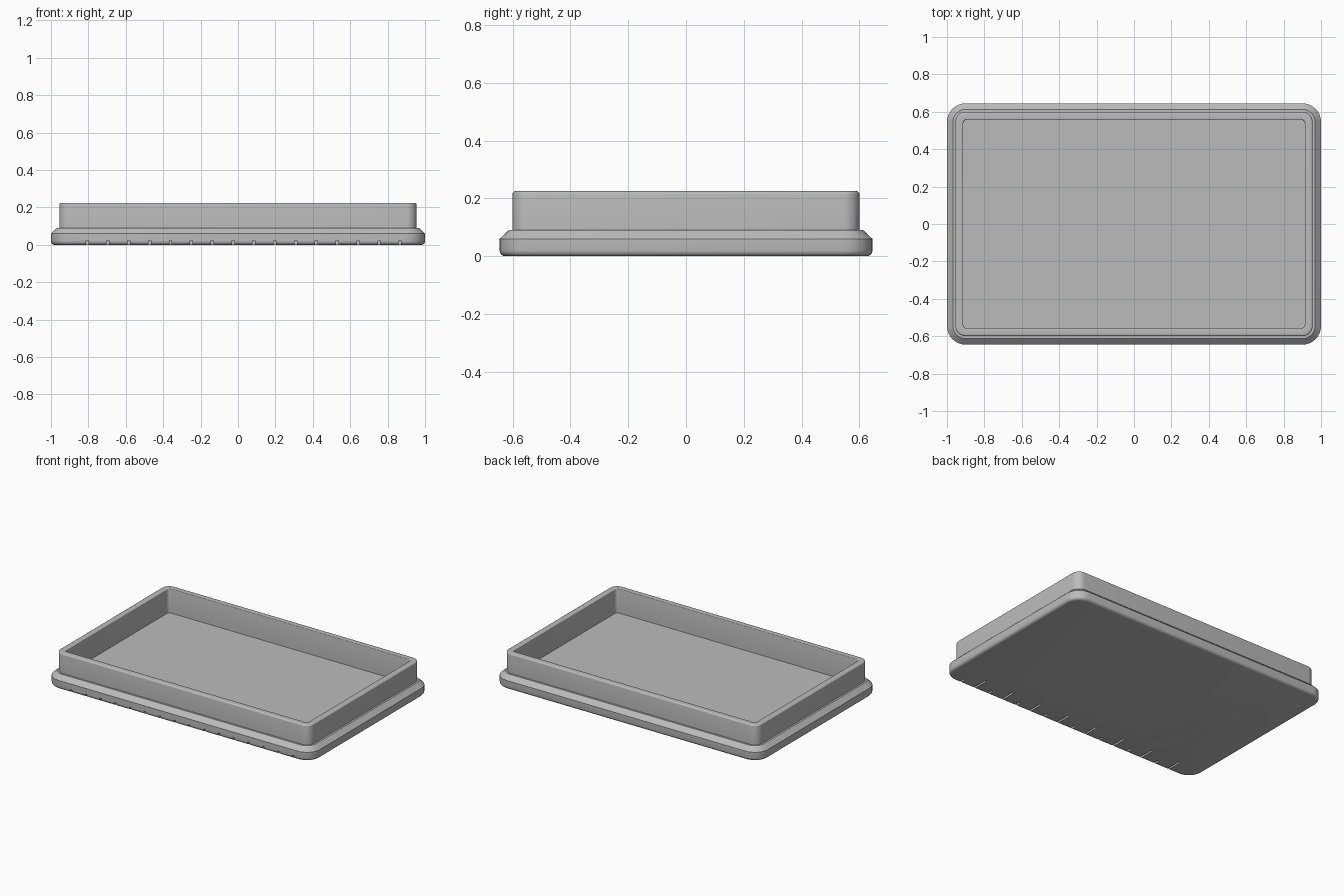
import bpy
import bmesh
from math import cos, sin, pi, radians

if "Cube" in bpy.data.objects:
    bpy.data.objects.remove(bpy.data.objects["Cube"])

HALF_X, HALF_Y, CORNER = 1.0, 0.645, 0.1
STEPS = 8

grey = bpy.data.materials.new("plain grey")
grey.use_nodes = True
colour = (0.5, 0.5, 0.5, 1)
grey.diffuse_color = colour
grey.node_tree.nodes["Principled BSDF"].inputs["Base Color"].default_value = colour


def rounded_ring(bm, inset, z):
    """Rounded rectangle of vertices, inset from the widest outline."""
    r = max(CORNER - inset, 0.02)
    cx, cy = HALF_X - inset - r, HALF_Y - inset - r
    ring = []
    for k, (sx, sy) in enumerate([(1, 1), (-1, 1), (-1, -1), (1, -1)]):
        for s in range(STEPS + 1):
            a = (k + s / STEPS) * pi / 2
            ring.append(bm.verts.new((sx * cx + r * cos(a), sy * cy + r * sin(a), z)))
    return ring


def fillet(inset, z, r, start):
    """Quarter round section as (inset, z) points."""
    return [(inset + r * cos(start + i * pi / 8), z + r * sin(start + i * pi / 8))
            for i in range(5)]


# Section from the underside, over the lip and wall, down to the tray floor
R, RIM, TOP = 0.02, 0.01, 0.225
profile = fillet(R, R, R, pi)[::-1]
profile += [(0, 0.06), (0.032, 0.09), (0.045, 0.09)]
profile += fillet(0.045 + RIM, TOP - RIM, RIM, pi / 2)[::-1]
profile += fillet(0.087 - RIM / 2, TOP - RIM / 2, RIM / 2, 0)[::-1]
profile += [(0.087, 0.06)]

bm = bmesh.new()
rings = [rounded_ring(bm, i, z) for i, z in profile]
for low, high in zip(rings, rings[1:]):
    for j in range(len(low)):
        n = (j + 1) % len(low)
        bm.faces.new((low[j], low[n], high[n], high[j]))
bm.faces.new(rings[0][::-1])
bm.faces.new(rings[-1])
bmesh.ops.recalc_face_normals(bm, faces=bm.faces)
mesh = bpy.data.meshes.new("tray")
bm.to_mesh(mesh)
bm.free()
mesh.materials.append(grey)
tray = bpy.data.objects.new("tray", mesh)
bpy.context.collection.objects.link(tray)

# Alternating long and short notches under the front edge
bm = bmesh.new()
for k in range(16):
    length = 0.12 if k % 2 == 0 else 0.05
    box = bmesh.ops.create_cube(bm, size=1)["verts"]
    bmesh.ops.scale(bm, verts=box, vec=(0.013, length + 0.1, 0.044))
    bmesh.ops.translate(bm, verts=box,
                        vec=(-0.807 + k * 0.1115, -HALF_Y + (length - 0.1) / 2, 0))
cut_mesh = bpy.data.meshes.new("notch_cutter")
bm.to_mesh(cut_mesh)
bm.free()
cut_mesh.materials.append(grey)
cutter = bpy.data.objects.new("notch_cutter", cut_mesh)
cutter.hide_render = True
bpy.context.collection.objects.link(cutter)

mod = tray.modifiers.new("notches", "BOOLEAN")
mod.operation = "DIFFERENCE"
mod.solver = "EXACT"
mod.object = cutter
bpy.ops.object.select_all(action="DESELECT")
bpy.context.view_layer.objects.active = tray
tray.select_set(True)
bpy.ops.object.modifier_apply(modifier=mod.name)
bpy.data.objects.remove(cutter)
bpy.ops.object.shade_smooth_by_angle(angle=radians(30))
